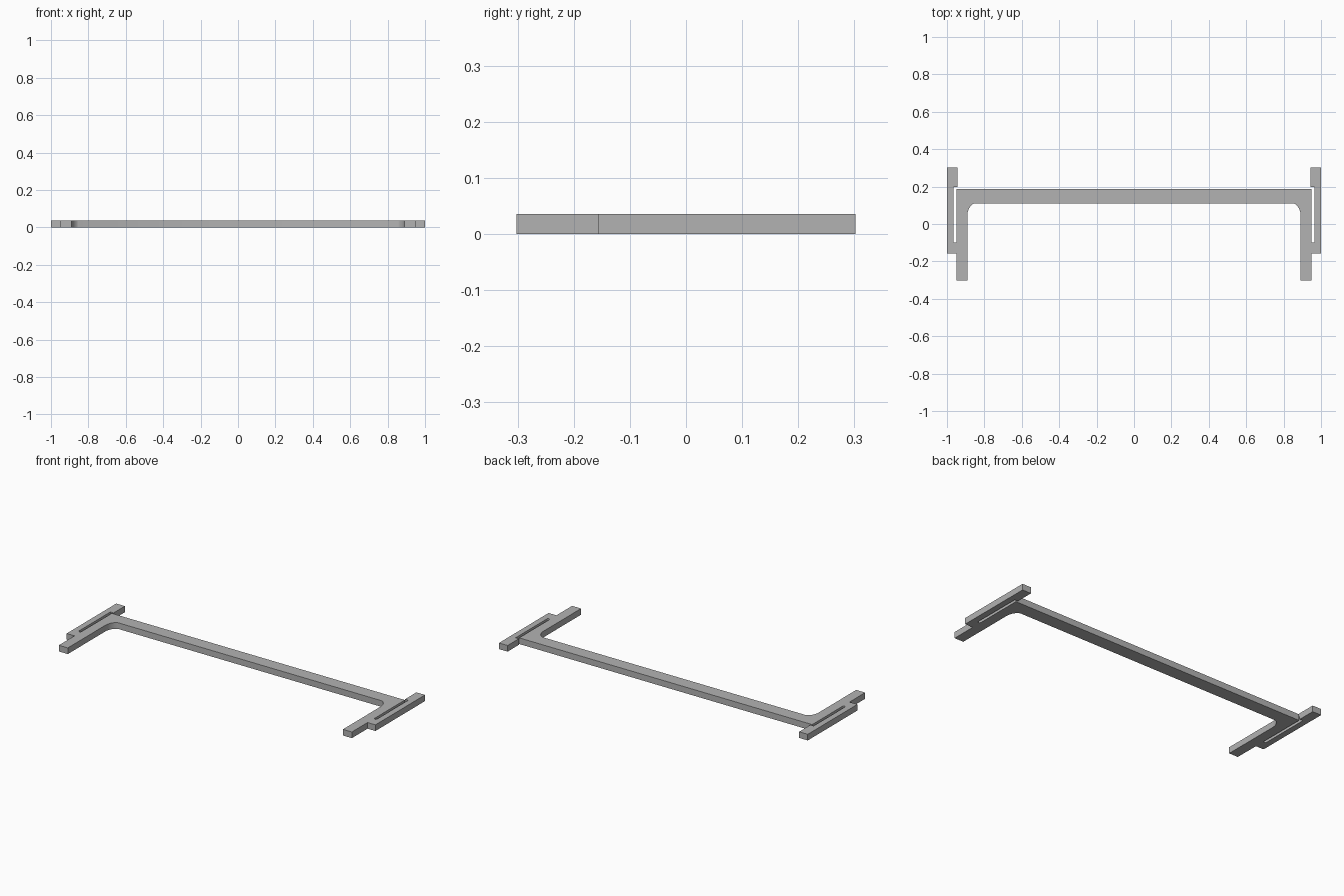
import bpy
import bmesh
from math import cos, sin, radians

cube = bpy.data.objects.get("Cube")
if cube:
    bpy.data.objects.remove(cube, do_unlink=True)

THICK = 0.036
LEG_IN, LEG_OUT = 0.891, 0.949
BEAM_FRONT, BEAM_BACK = 0.11, 0.188
FRONT, BACK = -0.302, 0.302
SLOT_OUT, SLOT_END = 0.965, -0.1

grey = bpy.data.materials.new("plain grey")
grey.use_nodes = True
colour = (0.45, 0.45, 0.45, 1)
grey.diffuse_color = colour
grey.node_tree.nodes["Principled BSDF"].inputs["Base Color"].default_value = colour


def arc(cx, cy, rx, ry, start, end, steps):
    """Points along an elliptical arc."""
    angles = [radians(start + (end - start) * i / steps) for i in range(steps + 1)]
    return [(cx + rx * cos(a), cy + ry * sin(a)) for a in angles]


# Inner corner fillet, running from the leg up into the beam
fillet = arc(0.839, 0.045, LEG_IN - 0.839, 0.068, 0, 73, 10)
fillet[-1] = (fillet[-1][0], BEAM_FRONT)

# Rounded closed end of the spring slot
slot_mid = (LEG_OUT + SLOT_OUT) / 2
slot_r = (SLOT_OUT - LEG_OUT) / 2
slot_end = arc(slot_mid, SLOT_END + slot_r, slot_r, slot_r, 180, 360, 8)

# Half outline: beam, leg, clip tab with its slot
half = [(0, BEAM_BACK), (0, BEAM_FRONT)]
half += reversed(fillet)
half += [(LEG_IN, FRONT), (LEG_OUT, FRONT), (LEG_OUT, -0.157), (1, -0.157),
         (1, BACK), (0.944, BACK), (0.944, 0.198), (SLOT_OUT, 0.198)]
half += reversed(slot_end)
half += [(LEG_OUT, BEAM_BACK)]

bm = bmesh.new()
face = bm.faces.new([bm.verts.new((x, y, 0)) for x, y in half])
extruded = bmesh.ops.extrude_face_region(bm, geom=[face])
top = [v for v in extruded["geom"] if isinstance(v, bmesh.types.BMVert)]
bmesh.ops.translate(bm, verts=top, vec=(0, 0, THICK))

# Open the centre cut so the mirrored halves join cleanly
centre = [f for f in bm.faces if all(abs(v.co.x) < 1e-5 for v in f.verts)]
bmesh.ops.delete(bm, geom=centre, context="FACES")
bmesh.ops.recalc_face_normals(bm, faces=bm.faces)
if max(bm.faces, key=lambda f: f.calc_center_median().z).normal.z < 0:
    bmesh.ops.reverse_faces(bm, faces=bm.faces)

mesh = bpy.data.meshes.new("clip_bracket")
bm.to_mesh(mesh)
bm.free()
mesh.materials.append(grey)
bracket = bpy.data.objects.new("clip_bracket", mesh)
bpy.context.collection.objects.link(bracket)

# Second half
mirror = bracket.modifiers.new("mirror", "MIRROR")
mirror.use_clip = True
mirror.merge_threshold = 0.0005

bpy.context.view_layer.objects.active = bracket
bracket.select_set(True)
bpy.ops.object.shade_smooth_by_angle(angle=radians(30))
